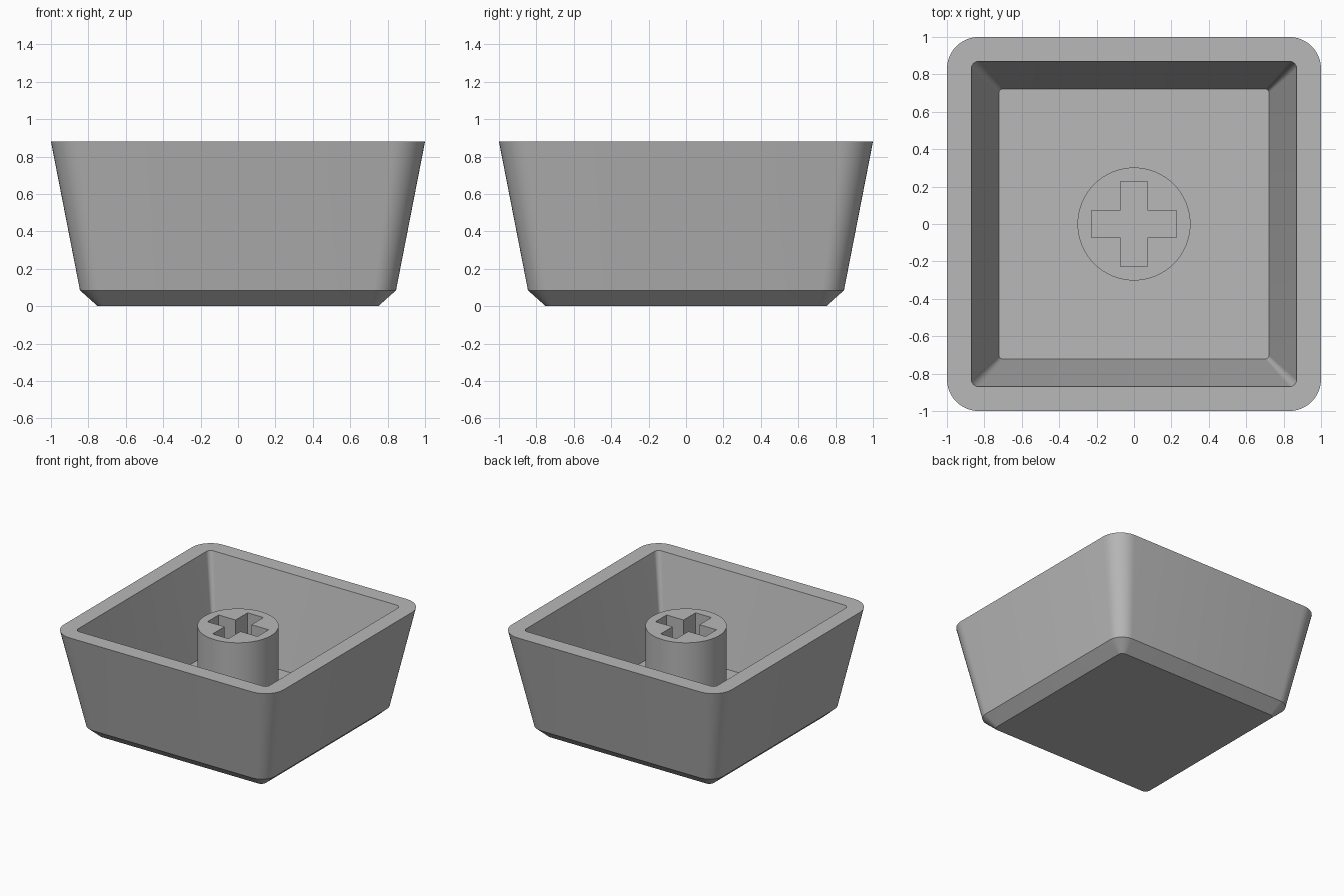
import bpy, bmesh, math

if "Cube" in bpy.data.objects:
    bpy.data.objects.remove(bpy.data.objects["Cube"], do_unlink=True)

grey = bpy.data.materials.new("grey_plastic")
grey.use_nodes = True
GREY = (0.48, 0.48, 0.48, 1)
grey.diffuse_color = GREY
grey.node_tree.nodes["Principled BSDF"].inputs["Base Color"].default_value = GREY


def finish(name, bm):
    """Turn a bmesh into a named object with the grey material."""
    bmesh.ops.recalc_face_normals(bm, faces=bm.faces)
    mesh = bpy.data.meshes.new(name)
    bm.to_mesh(mesh)
    bm.free()
    mesh.materials.append(grey)
    obj = bpy.data.objects.new(name, mesh)
    bpy.context.collection.objects.link(obj)
    return obj


def smooth(obj):
    bpy.ops.object.select_all(action='DESELECT')
    obj.select_set(True)
    bpy.context.view_layer.objects.active = obj
    bpy.ops.object.shade_smooth_by_angle(angle=math.radians(30))


def rounded_square(bm, half, radius, z, steps=10):
    """Ring of vertices around a square with rounded corners."""
    ring = []
    for corner in range(4):
        mid = math.radians(45 + 90 * corner)
        cx = math.copysign(half - radius, math.cos(mid))
        cy = math.copysign(half - radius, math.sin(mid))
        for i in range(steps + 1):
            a = math.radians(90 * (corner + i / steps))
            ring.append(bm.verts.new((cx + radius * math.cos(a), cy + radius * math.sin(a), z)))
    return ring


# Hollow shell: chamfered base, flared walls, flat rim, tapered cavity
RIM, FLOOR = 0.88, 0.15
bm = bmesh.new()
sections = [(0.75, 0.04, 0), (0.845, 0.12, 0.085), (1, 0.17, RIM),
            (0.87, 0.04, RIM), (0.722, 0.02, FLOOR)]
rings = [rounded_square(bm, *s) for s in sections]
for low, high in zip(rings, rings[1:]):
    for i in range(len(low)):
        j = (i + 1) % len(low)
        bm.faces.new((low[i], low[j], high[j], high[i]))
bm.faces.new(rings[0])
bm.faces.new(rings[-1])
smooth(finish("shell", bm))

# Round post in the middle of the cavity
POST_TOP = 0.82
bm = bmesh.new()
bmesh.ops.create_cone(bm, cap_ends=True, segments=64, radius1=0.302, radius2=0.302,
                      depth=POST_TOP - FLOOR + 0.02)
bmesh.ops.translate(bm, verts=bm.verts, vec=(0, 0, (POST_TOP + FLOOR - 0.02) / 2))
post = finish("post", bm)

# Cross-shaped socket cutter: one quarter of the outline, turned four times
ARM, REACH = 0.072, 0.227
bm = bmesh.new()
outline = []
for turn in range(4):
    c, s = round(math.cos(turn * math.pi / 2)), round(math.sin(turn * math.pi / 2))
    for x, y in ((REACH, -ARM), (REACH, ARM), (ARM, ARM)):
        outline.append(bm.verts.new((x * c - y * s, x * s + y * c, FLOOR + 0.005)))
base = bm.faces.new(outline)
top = bmesh.ops.extrude_face_region(bm, geom=[base])["geom"]
bmesh.ops.translate(bm, verts=[v for v in top if isinstance(v, bmesh.types.BMVert)], vec=(0, 0, 1))
cutter = finish("socket_cutter", bm)
cutter.hide_render = True

cut = post.modifiers.new("socket", 'BOOLEAN')
cut.operation = 'DIFFERENCE'
cut.solver = 'EXACT'
cut.object = cutter
bpy.context.view_layer.objects.active = post
bpy.ops.object.modifier_apply(modifier=cut.name)
bpy.data.objects.remove(cutter, do_unlink=True)
smooth(post)
